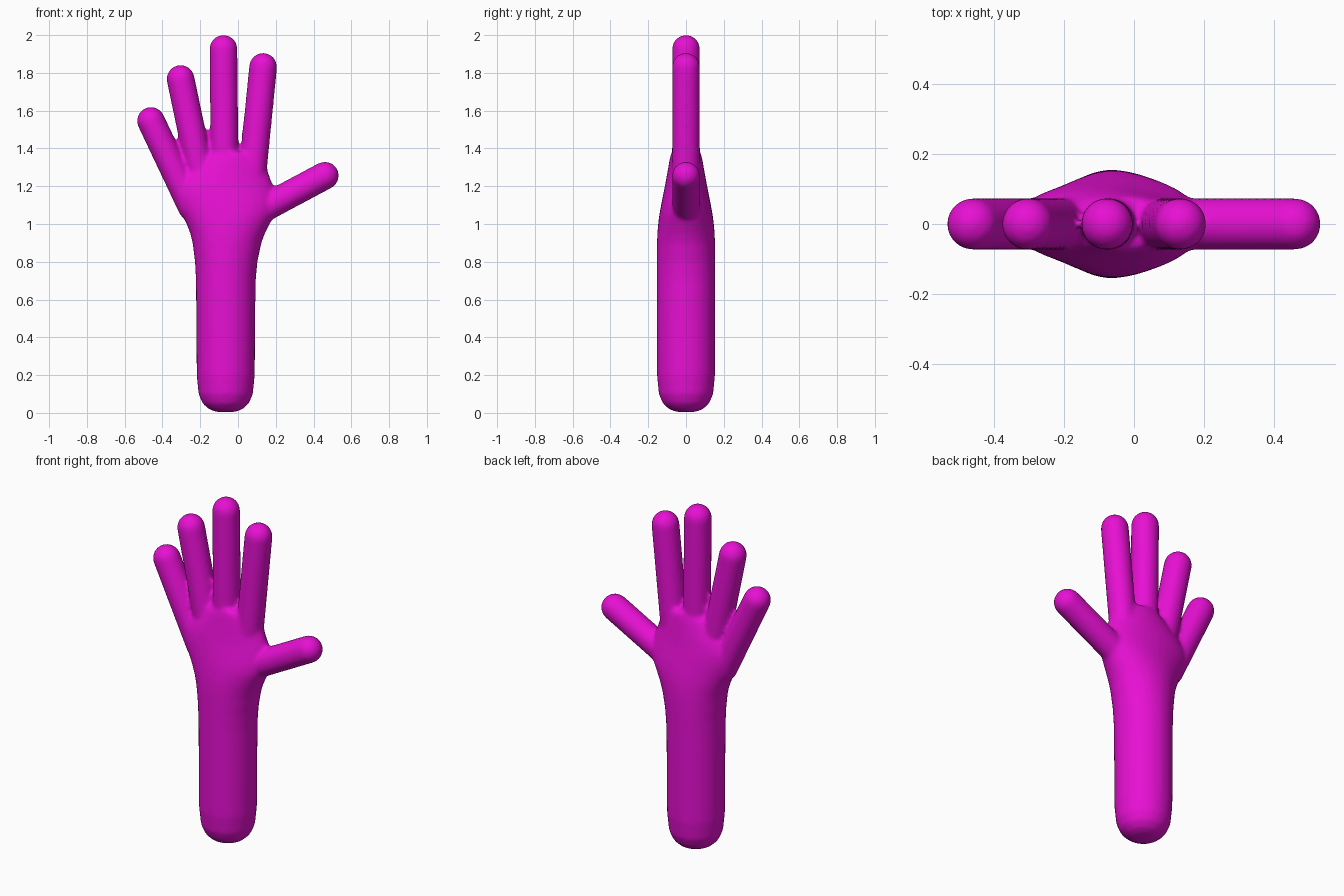
import bpy, bmesh, math
from mathutils import Vector

if "Cube" in bpy.data.objects:
    bpy.data.objects.remove(bpy.data.objects["Cube"])

SIDES = 32
bm = bmesh.new()


def loft(rings):
    """Closed tube through rings of (centre, side vector, side radius, depth radius)."""
    loops = []
    for centre, side, rx, ry in rings:
        loop = []
        for i in range(SIDES):
            a = 2 * math.pi * i / SIDES
            loop.append(bm.verts.new(centre + side * (rx * math.cos(a))
                                     + Vector((0, ry * math.sin(a), 0))))
        loops.append(loop)
    for a, b in zip(loops, loops[1:]):
        for i in range(SIDES):
            j = (i + 1) % SIDES
            bm.faces.new((a[i], a[j], b[j], b[i]))
    bm.faces.new(loops[0][::-1])
    bm.faces.new(loops[-1])


def finger(root, tip, r=0.074):
    """Round-ended finger from root to the centre of its tip."""
    p, q = Vector((root[0], 0, root[1])), Vector((tip[0], 0, tip[1]))
    d = (q - p).normalized()
    side = Vector((d.z, 0, -d.x))
    rings = []
    for k in range(8, 0, -1):
        t = math.pi / 2 * k / 8.2
        rings.append((p - d * r * math.sin(t), side, r * math.cos(t), r * math.cos(t)))
    rings.append((p, side, r, r))
    for k in range(9):
        t = math.pi / 2 * k / 8.2
        rings.append((q + d * r * math.sin(t), side, r * math.cos(t), r * math.cos(t)))
    loft(rings)


# Forearm widening into the palm: height, left x, right x, half depth
arm = [(0.005, -0.115, -0.015, 0.05), (0.02, -0.155, 0.025, 0.09),
       (0.05, -0.188, 0.058, 0.123), (0.10, -0.209, 0.079, 0.144),
       (0.20, -0.219, 0.089, 0.154), (0.50, -0.221, 0.091, 0.155),
       (0.70, -0.223, 0.094, 0.155), (0.80, -0.228, 0.103, 0.155),
       (0.90, -0.241, 0.124, 0.154), (0.95, -0.253, 0.143, 0.152),
       (1.00, -0.273, 0.168, 0.148), (1.05, -0.297, 0.195, 0.141),
       (1.10, -0.322, 0.205, 0.132), (1.15, -0.345, 0.200, 0.122),
       (1.20, -0.352, 0.187, 0.112), (1.25, -0.320, 0.168, 0.103),
       (1.30, -0.262, 0.152, 0.094), (1.35, -0.205, 0.125, 0.085),
       (1.38, -0.150, 0.080, 0.076)]
loft([(Vector(((l + r) / 2, 0, z)), Vector((1, 0, 0)), (r - l) / 2, d)
      for z, l, r, d in arm])

# Four fingers and the thumb
finger((-0.245, 1.09), (-0.461, 1.546))
finger((-0.195, 1.25), (-0.304, 1.768))
finger((-0.070, 1.20), (-0.077, 1.927))
finger((0.075, 1.25), (0.133, 1.832))
finger((0.130, 1.08), (0.460, 1.256))

bmesh.ops.recalc_face_normals(bm, faces=bm.faces)
mesh = bpy.data.meshes.new("hand_and_forearm")
bm.to_mesh(mesh)
bm.free()
hand = bpy.data.objects.new("hand_and_forearm", mesh)
bpy.context.collection.objects.link(hand)

magenta = bpy.data.materials.new("magenta")
magenta.diffuse_color = (0.80, 0.005, 0.65, 1)
magenta.use_nodes = True
magenta.node_tree.nodes["Principled BSDF"].inputs["Base Color"].default_value = magenta.diffuse_color
mesh.materials.append(magenta)

# Fuse the parts into one skin and soften the joints
fuse = hand.modifiers.new("fuse", 'REMESH')
fuse.mode = 'VOXEL'
fuse.voxel_size = 0.011
fuse.use_smooth_shade = True
soften = hand.modifiers.new("soften", 'SMOOTH')
soften.factor = 0.5
soften.iterations = 8
